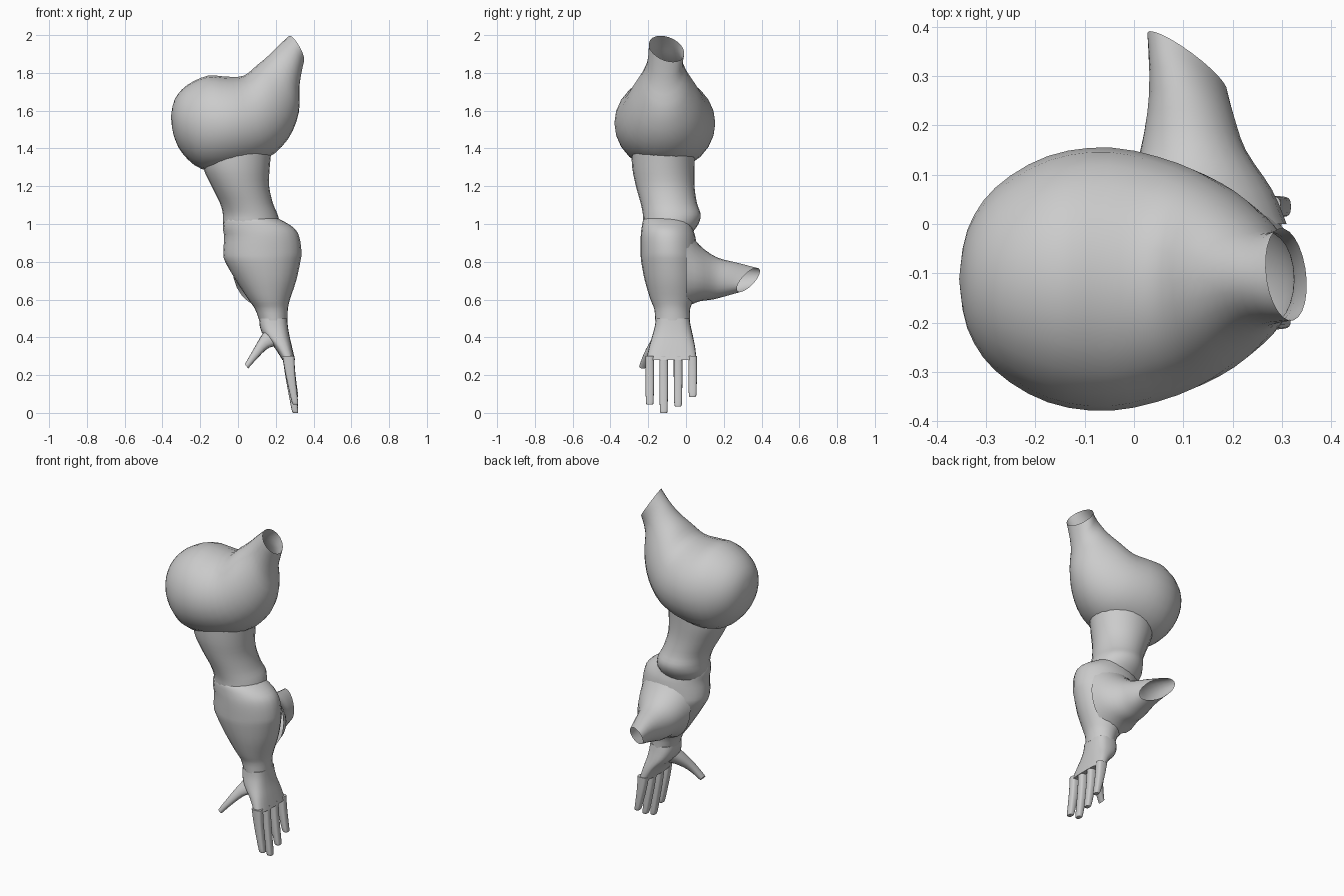
import bpy, bmesh, math
from mathutils import Vector

if "Cube" in bpy.data.objects:
    bpy.data.objects.remove(bpy.data.objects["Cube"])

SEG = 24


def spline(p0, p1, p2, p3, t):
    return 0.5 * (2 * p1 + (p2 - p0) * t + (2 * p0 - 5 * p1 + 4 * p2 - p3) * t * t
                  + (3 * p1 - p0 - 3 * p2 + p3) * t ** 3)


def shape(v, power):
    return math.copysign(abs(v) ** power, v)


def loft(name, sections, power=1.0, steps=3, cap_start=True, cap_end=True, seg=SEG):
    """Skin through sections (edge point A, opposite edge point B, half width W)."""
    keys = [[Vector(v) for v in s] for s in sections]
    fine = []
    for i in range(len(keys) - 1):
        ks = [keys[max(0, min(len(keys) - 1, i + d))] for d in (-1, 0, 1, 2)]
        for j in range(steps):
            fine.append([spline(*[k[c] for k in ks], j / steps) for c in range(3)])
    fine.append(keys[-1])
    bm = bmesh.new()
    rings = []
    for a, b, w in fine:
        mid, u = (a + b) / 2, (a - b) / 2
        rings.append([bm.verts.new(mid + u * shape(math.cos(t), power) + w * shape(math.sin(t), power))
                      for t in (2 * math.pi * k / seg for k in range(seg))])
    for r, s in zip(rings, rings[1:]):
        for k in range(seg):
            n = (k + 1) % seg
            bm.faces.new((r[k], r[n], s[n], s[k]))
    if cap_start:
        bm.faces.new(rings[0][::-1])
    if cap_end:
        bm.faces.new(rings[-1])
    bmesh.ops.remove_doubles(bm, verts=bm.verts, dist=0.0005)
    bmesh.ops.recalc_face_normals(bm, faces=bm.faces)
    me = bpy.data.meshes.new(name)
    bm.to_mesh(me)
    bm.free()
    ob = bpy.data.objects.new(name, me)
    bpy.context.collection.objects.link(ob)
    bpy.ops.object.select_all(action='DESELECT')
    ob.select_set(True)
    bpy.context.view_layer.objects.active = ob
    bpy.ops.object.shade_smooth_by_angle(angle=math.radians(40))
    return ob


def level(z, x0, x1, y0, y1):
    """Horizontal section from its extents."""
    y = (y0 + y1) / 2
    return (x1, y, z), (x0, y, z), (0, (y1 - y0) / 2, 0)


def side(xt, zt, xb, zb, hw, y=-0.112):
    """Section standing across the xz plane."""
    return (xt, y, zt), (xb, y, zb), (0, hw, 0)


# Shoulder: round bulb narrowing into an open spout
loft("shoulder", [
    side(-.355, 1.57, -.355, 1.57, 0),
    side(-.335, 1.66, -.342, 1.475, .10),
    side(-.27, 1.735, -.295, 1.375, .185),
    side(-.16, 1.785, -.19, 1.29, .25),
    side(-.06, 1.78, -.03, 1.29, .267),
    side(.03, 1.785, .15, 1.345, .235),
    side(.10, 1.84, .265, 1.45, .185),
    side(.16, 1.89, .322, 1.59, .13),
    side(.215, 1.945, .325, 1.73, .095),
    ((.27, -.115, 1.995), (.348, -.09, 1.86), (-.015, .093, -.015)),
], cap_start=False, cap_end=False)

# Upper arm with the elbow bump
loft("upper_arm", [
    level(1.42, -.20, .18, -.29, .05),
    level(1.30, -.185, .168, -.285, .045),
    level(1.20, -.14, .165, -.265, .045),
    level(1.11, -.095, .185, -.24, .058),
    level(1.05, -.08, .21, -.228, .078),
    level(1.00, -.078, .22, -.225, .066),
    level(.95, -.06, .21, -.21, .03),
])

# Forearm
loft("forearm", [
    level(1.045, -.04, .16, -.20, .01),
    level(1.025, -.07, .22, -.225, .025),
    level(.98, -.08, .295, -.235, .035),
    level(.93, -.073, .325, -.24, .05),
    level(.85, -.078, .336, -.24, .06),
    level(.80, -.068, .33, -.237, .065),
    level(.70, -.01, .308, -.218, .06),
    level(.60, .055, .275, -.188, .04),
    level(.55, .09, .264, -.168, .022),
    level(.49, .112, .262, -.163, .02),
])

# Open spout at the back of the forearm
loft("forearm_spout", [
    ((.14, .00, .98), (.14, .00, .56), (.17, 0, 0)),
    ((.13, .07, .89), (.14, .07, .59), (.145, 0, 0)),
    ((.115, .16, .825), (.125, .14, .60), (.107, 0, 0)),
    ((.10, .27, .795), (.135, .21, .618), (.085, -.02, 0)),
    ((.075, .375, .768), (.14, .285, .64), (.074, -.042, 0)),
], cap_start=False, cap_end=False)

# Palm, flattening towards the knuckles
loft("palm", [
    level(.50, .115, .26, -.16, .018),
    level(.46, .115, .264, -.165, .025),
    level(.41, .135, .272, -.178, .036),
    level(.35, .19, .286, -.195, .048),
    level(.28, .235, .302, -.21, .056),
], power=.7)

# Thumb
loft("thumb", [
    side(.15, .45, .24, .36, .06, -.10),
    side(.115, .395, .165, .345, .045, -.145),
    side(.075, .325, .11, .297, .028, -.195),
    side(.036, .258, .054, .235, .02, -.228),
], power=.8, seg=16)

# Four fingers: centre in y and tip height
for i, (y, tip) in enumerate([(-.192, .045), (-.118, 0), (-.042, .035), (.035, .085)]):
    h = .30 - tip
    loft(f"finger_{i + 1}", [
        level(.30, .235, .298, y - .023, y + .023),
        level(tip + h * .66, .25, .302, y - .023, y + .023),
        level(tip + h * .33, .268, .31, y - .022, y + .022),
        level(tip + .012, .285, .318, y - .02, y + .02),
        level(tip, .292, .318, y - .016, y + .016),
    ], power=.6, seg=16)
